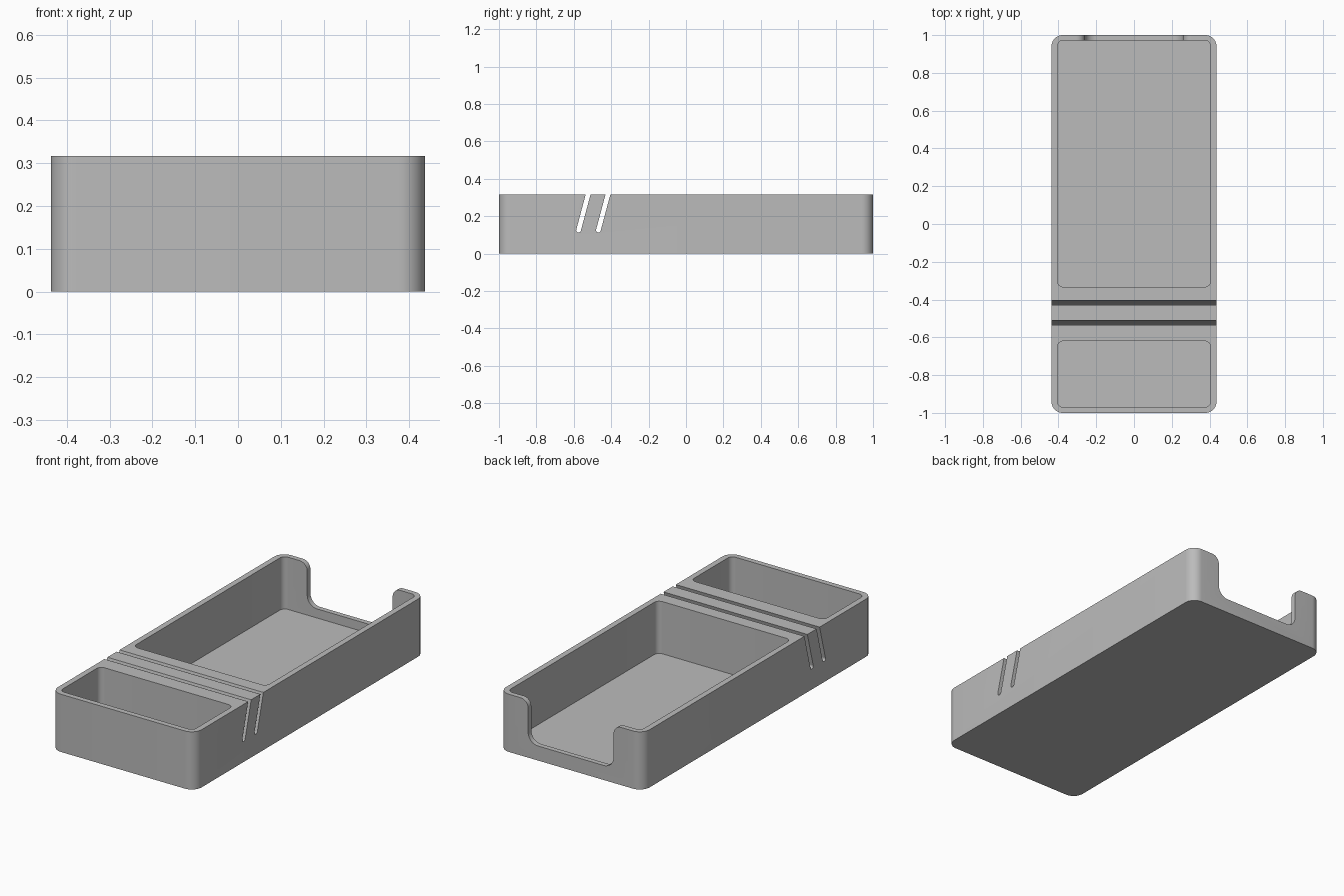
import bpy, bmesh, math
from mathutils import Vector

cube = bpy.data.objects.get("Cube")
if cube:
    bpy.data.objects.remove(cube, do_unlink=True)

WIDTH, LENGTH, HEIGHT = 0.874, 2.0, 0.317
FLOOR = 0.03

grey = bpy.data.materials.new("plain grey")
grey.use_nodes = True
colour = (0.5, 0.5, 0.5, 1)
grey.diffuse_color = colour
grey.node_tree.nodes["Principled BSDF"].inputs["Base Color"].default_value = colour


def rounded(corners, steps=10):
    """Fillet each (a, b, radius) corner of a closed outline."""
    points = []
    for i, (a, b, radius) in enumerate(corners):
        p = Vector((a, b))
        if radius == 0:
            points.append(p)
            continue
        u = (Vector(corners[i - 1][:2]) - p).normalized()
        v = (Vector(corners[(i + 1) % len(corners)][:2]) - p).normalized()
        half = u.angle(v) / 2
        centre = p + (u + v).normalized() * radius / math.sin(half)
        start = p + u * radius / math.tan(half) - centre
        end = p + v * radius / math.tan(half) - centre
        sweep = start.angle(end)
        for k in range(steps + 1):
            t = k / steps
            arc = start * math.sin((1 - t) * sweep) + end * math.sin(t * sweep)
            points.append(centre + arc / math.sin(sweep))
    return points


def prism(name, outline, place, low, high):
    """Extrude an outline; place(a, b, depth) gives the 3D position."""
    bm = bmesh.new()
    face = bm.faces.new([bm.verts.new(place(p.x, p.y, low)) for p in outline])
    shift = Vector(place(0, 0, high)) - Vector(place(0, 0, low))
    top = bmesh.ops.extrude_face_region(bm, geom=[face])["geom"]
    bmesh.ops.translate(bm, vec=shift, verts=[e for e in top if isinstance(e, bmesh.types.BMVert)])
    bmesh.ops.remove_doubles(bm, verts=bm.verts, dist=1e-5)
    bmesh.ops.recalc_face_normals(bm, faces=bm.faces)
    mesh = bpy.data.meshes.new(name)
    bm.to_mesh(mesh)
    bm.free()
    mesh.materials.append(grey)
    obj = bpy.data.objects.new(name, mesh)
    bpy.context.collection.objects.link(obj)
    return obj


def box_outline(x, y0, y1, radius):
    return rounded([(-x, y0, radius), (x, y0, radius), (x, y1, radius), (-x, y1, radius)])


def along_z(a, b, d): return (a, b, d)
def along_y(a, b, d): return (a, d, b)
def along_x(a, b, d): return (d, a, b)


# Solid tray block
tray = prism("tray", box_outline(WIDTH / 2, -LENGTH / 2, LENGTH / 2, 0.06), along_z, 0, HEIGHT)

# Front and main compartments
cutters = [
    prism(name, box_outline(0.405, y0, y1, 0.03), along_z, FLOOR, HEIGHT + 0.1)
    for name, y0, y1 in (("front_pocket", -0.97, -0.62), ("main_pocket", -0.333, 0.972))
]

# Opening in the back wall, flared at the top
side, sill, flare = 0.26, 0.08, 0.045
right_half = [(side, sill, 0.06), (side, HEIGHT, flare),
              (side + flare, HEIGHT, 0), (side + flare, HEIGHT + 0.1, 0)]
left_half = [(-x, z, r) for x, z, r in reversed(right_half)]
cutters.append(prism("back_opening", rounded(left_half + right_half), along_y, 0.9, 1.1))

# Two slanted slots with rounded bottoms
slant, half_width, bottom = math.radians(15), 0.0125, 0.125
axis = Vector((math.sin(slant), math.cos(slant)))
across = Vector((axis.y, -axis.x)) * half_width
for name, top_y in (("front_slot", -0.523), ("rear_slot", -0.417)):
    base = Vector((top_y - (HEIGHT - bottom) * math.tan(slant), bottom))
    outline = [base + across * math.cos(t) - axis * half_width * math.sin(t)
               for t in (math.pi * k / 12 for k in range(13))]
    outline += [base - across + axis * 0.3, base + across + axis * 0.3]
    cutters.append(prism(name, outline, along_x, -0.6, 0.6))

# Carve the block
bpy.context.view_layer.objects.active = tray
for cutter in cutters:
    cutter.hide_render = True
    cut = tray.modifiers.new(cutter.name, "BOOLEAN")
    cut.operation, cut.solver, cut.object = "DIFFERENCE", "EXACT", cutter
    bpy.ops.object.modifier_apply(modifier=cut.name)
    bpy.data.objects.remove(cutter, do_unlink=True)

bpy.ops.object.select_all(action="DESELECT")
tray.select_set(True)
bpy.ops.object.shade_smooth_by_angle(angle=math.radians(30))
